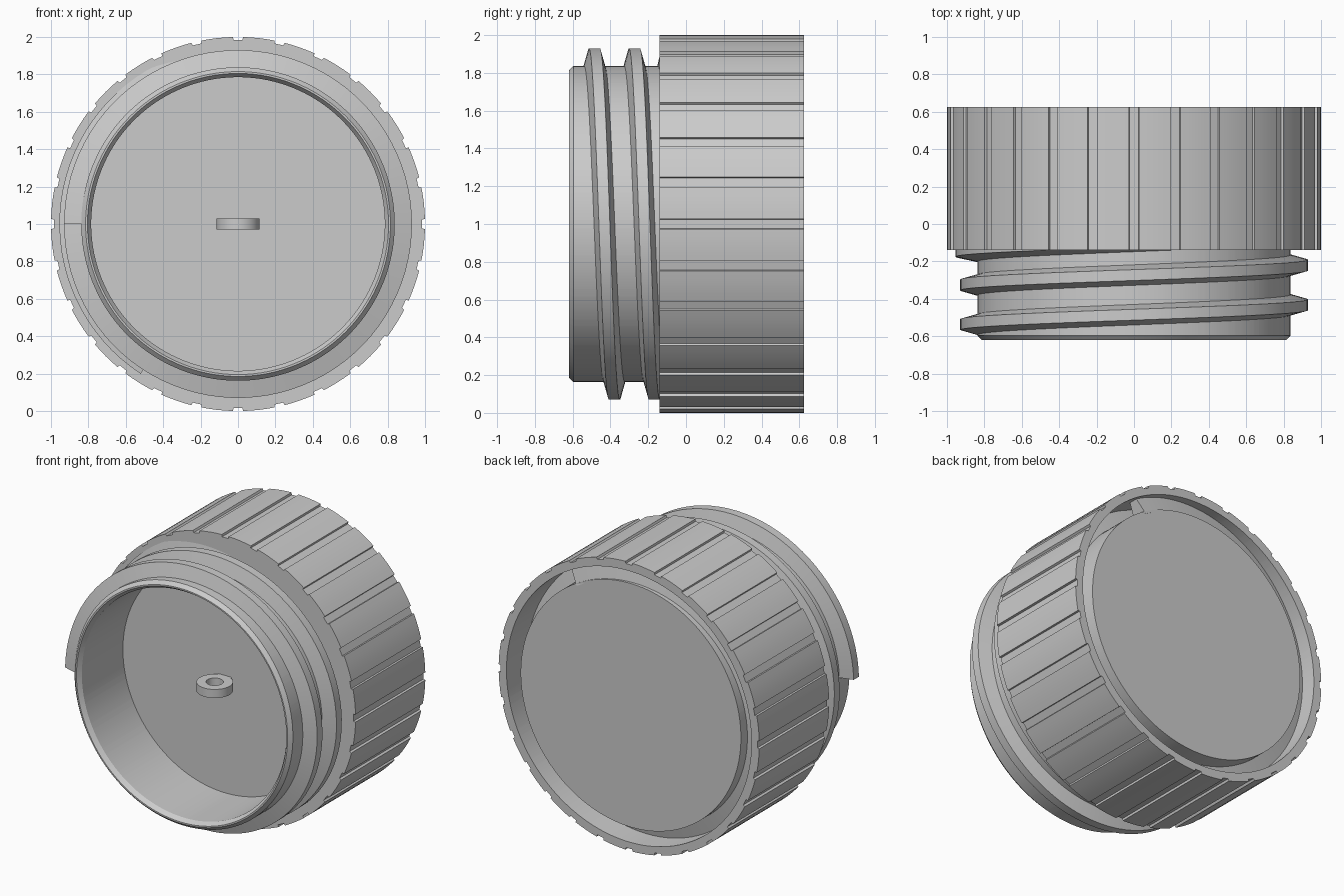
import bpy, bmesh
from math import radians, cos, sin, pi

if "Cube" in bpy.data.objects:
    bpy.data.objects.remove(bpy.data.objects["Cube"])

GROOVES = 28
STEP = 360 / GROOVES
# Angles and radius factors of one grip period: a shallow groove then a land
PERIOD = [(-1.55, 1), (-1.4, .985), (1.4, .985), (1.55, 1), (4, 1), (6.43, 1), (8.86, 1)]


def point(r, deg, y):
    """Angle measured from the top, turning towards +x; axis along y at z = 1."""
    a = radians(deg)
    return (r * sin(a), y, 1 + r * cos(a))


def finish(name, bm):
    bmesh.ops.remove_doubles(bm, verts=bm.verts, dist=1e-5)
    bmesh.ops.recalc_face_normals(bm, faces=bm.faces)
    me = bpy.data.meshes.new(name)
    bm.to_mesh(me)
    bm.free()
    ob = bpy.data.objects.new(name, me)
    bpy.context.collection.objects.link(ob)
    bpy.ops.object.select_all(action='DESELECT')
    ob.select_set(True)
    bpy.context.view_layer.objects.active = ob
    bpy.ops.object.shade_smooth_by_angle(angle=radians(25))
    return ob


def lathe(name, profile):
    """Revolve (radius, y, gripped) points about y and cap both ends."""
    bm = bmesh.new()
    angles = [(k * STEP + d, f) for k in range(GROOVES) for d, f in PERIOD]
    rings = [[bm.verts.new(point(r * (f if grip else 1), d, y)) for d, f in angles]
             for r, y, grip in profile]
    n = len(angles)
    for a, b in zip(rings, rings[1:]):
        for i in range(n):
            bm.faces.new((a[i], a[(i + 1) % n], b[(i + 1) % n], b[i]))
    bm.faces.new(rings[0])
    bm.faces.new(rings[-1])
    return finish(name, bm)


def thread(name, r0, r1, base, crest, y_top, pitch, start, end):
    """Trapezoid ridge along a helix; y_top is its centre at angle 0."""
    bm = bmesh.new()
    steps = int((end - start) / 4)
    rings = []
    for i in range(steps + 1):
        d = start + (end - start) * i / steps
        y = y_top + pitch * d / 360
        sec = [(r0, -base), (r1, -crest), (r1, crest), (r0, base)]
        rings.append([bm.verts.new(point(r, d, y + o)) for r, o in sec])
    for a, b in zip(rings, rings[1:]):
        for j in range(4):
            bm.faces.new((a[j], a[(j + 1) % 4], b[(j + 1) % 4], b[j]))
    bm.faces.new(rings[0])
    bm.faces.new(rings[-1])
    return finish(name, bm)


# Gripped body with hollow neck in front and annular groove at the back
lathe("body", [(.785, -.14, 0), (.785, -.59, 0), (.805, -.62, 0), (.815, -.62, 0),
               (.838, -.595, 0), (.838, -.14, 0), (1, -.14, 1), (1, .625, 1),
               (.94, .625, 0), (.94, -.05, 0)])

# Core closing the back
lathe("inner_core", [(.845, -.1, 0), (.845, .605, 0)])

# Threads on the neck and on the inner core
thread("neck_thread", .82, .93, .06, .029, -.485, .212, -90, 610)
thread("core_thread", .83, .955, .055, .028, -.095, .21, -147, 1110)

# Small hanging ring on the neck floor, axis vertical
bm = bmesh.new()
N = 48
loops = [[bm.verts.new((r * cos(2 * pi * i / N), -.255 + r * sin(2 * pi * i / N), z))
          for i in range(N)]
         for r, z in [(.115, .97), (.115, 1.03), (.055, 1.03), (.055, .97)]]
for j in range(4):
    a, b = loops[j], loops[(j + 1) % 4]
    for i in range(N):
        bm.faces.new((a[i], a[(i + 1) % N], b[(i + 1) % N], b[i]))
finish("hanging_ring", bm)

# Tab joining the ring to the floor
bm = bmesh.new()
bmesh.ops.create_cube(bm, size=1)
bmesh.ops.scale(bm, vec=(.1, .045, .058), verts=bm.verts)
bmesh.ops.translate(bm, vec=(0, -.155, 1), verts=bm.verts)
finish("ring_tab", bm)
